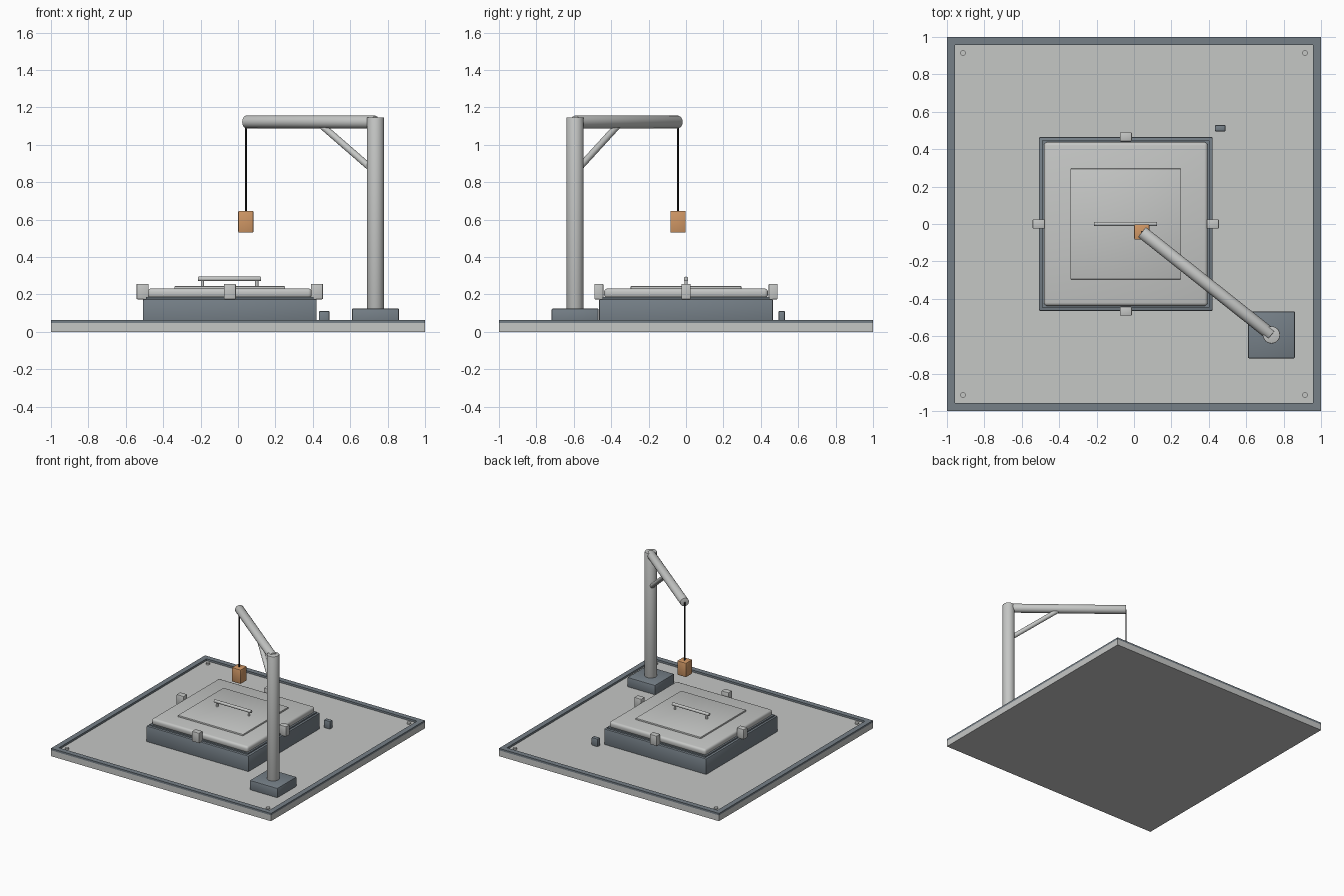
import bpy, bmesh, math
from mathutils import Vector

if "Cube" in bpy.data.objects:
    bpy.data.objects.remove(bpy.data.objects["Cube"])


def material(name, rgb):
    m = bpy.data.materials.new(name)
    m.diffuse_color = (*rgb, 1)
    m.use_nodes = True
    m.node_tree.nodes["Principled BSDF"].inputs["Base Color"].default_value = m.diffuse_color
    return m


LIGHT = material("pale grey metal", (0.56, 0.57, 0.56))
DARK = material("slate grey", (0.18, 0.215, 0.245))
ORANGE = material("orange", (0.63, 0.31, 0.13))
BLACK = material("black cable", (0.015, 0.015, 0.015))


def finish(name, bm, mat):
    me = bpy.data.meshes.new(name)
    bm.to_mesh(me)
    bm.free()
    me.materials.append(mat)
    ob = bpy.data.objects.new(name, me)
    bpy.context.collection.objects.link(ob)
    bpy.ops.object.select_all(action='DESELECT')
    bpy.context.view_layer.objects.active = ob
    ob.select_set(True)
    bpy.ops.object.shade_smooth_by_angle(angle=math.radians(35))
    return ob


def box(name, x, y, z, mat, bevel=0.0, segments=2):
    """Box from (min, max) ranges, with optional rounded edges."""
    bm = bmesh.new()
    bmesh.ops.create_cube(bm, size=1)
    for v in bm.verts:
        v.co = [(r[0] + r[1]) / 2 + c * (r[1] - r[0]) for r, c in zip((x, y, z), v.co)]
    if bevel:
        bmesh.ops.bevel(bm, geom=bm.edges[:], offset=bevel, segments=segments,
                        profile=0.5, affect='EDGES')
    return finish(name, bm, mat)


def rod(name, a, b, r, mat, sides=32, bevel=0.0):
    """Cylinder between two points."""
    a, b = Vector(a), Vector(b)
    bm = bmesh.new()
    bmesh.ops.create_cone(bm, cap_ends=True, segments=sides, radius1=r, radius2=r,
                          depth=(b - a).length)
    if bevel:
        rims = [e for e in bm.edges if any(len(f.verts) > 4 for f in e.link_faces)]
        bmesh.ops.bevel(bm, geom=rims, offset=bevel, segments=2, profile=0.5, affect='EDGES')
    turn = (b - a).to_track_quat('Z', 'Y').to_matrix()
    bmesh.ops.rotate(bm, verts=bm.verts, matrix=turn)
    bmesh.ops.translate(bm, verts=bm.verts, vec=(a + b) / 2)
    return finish(name, bm, mat)


# Floor slab with a raised dark rim
FLOOR = 0.048
box("floor_slab", (-1, 1), (-1, 1), (0, FLOOR), LIGHT)
bm = bmesh.new()
rings = []
for half, z in ((1, FLOOR), (1, 0.064), (0.957, 0.064), (0.957, FLOOR)):
    rings.append([bm.verts.new((sx * half, sy * half, z))
                  for sx, sy in ((-1, -1), (1, -1), (1, 1), (-1, 1))])
for k in range(4):
    p, q = rings[k], rings[(k + 1) % 4]
    for i in range(4):
        j = (i + 1) % 4
        bm.faces.new((p[i], p[j], q[j], q[i]))
bmesh.ops.recalc_face_normals(bm, faces=bm.faces[:])
finish("floor_rim", bm, DARK)

# Corner bolts
for sx in (-1, 1):
    for sy in (-1, 1):
        rod("corner_bolt", (sx * 0.914, sy * 0.914, FLOOR - 0.01),
            (sx * 0.914, sy * 0.914, 0.06), 0.015, LIGHT, 16)

# Hatch: curb, gasket, lid, raised panel
CX = -0.044


def square(name, half, z, mat, bevel=0.0, segments=2):
    return box(name, (CX - half, CX + half), (-half, half), z, mat, bevel, segments)


square("hatch_curb", 0.465, (FLOOR - 0.01, 0.176), DARK, 0.008)
square("hatch_gasket", 0.447, (0.16, 0.186), DARK)
square("hatch_lid", 0.438, (0.18, 0.232), LIGHT, 0.018, 3)
square("lid_panel", 0.296, (0.225, 0.244), LIGHT, 0.004)

# Lid handle
rod("handle_bar", (-0.214, 0, 0.283), (0.123, 0, 0.283), 0.012, LIGHT, 20, 0.003)
for x in (-0.19, 0.1):
    rod("handle_post", (x, 0, 0.235), (x, 0, 0.283), 0.009, LIGHT, 16)

# Clamps on the four sides
for dx, dy in ((-1, 0), (1, 0), (0, -1), (0, 1)):
    x, y = CX + dx * 0.466, dy * 0.466
    box("lid_clamp", (x - 0.032, x + 0.032), (y - 0.024, y + 0.024),
        (0.174, 0.257), LIGHT, 0.004)

# Small latch block beside the hatch
box("latch_block", (0.432, 0.49), (0.494, 0.53), (FLOOR - 0.005, 0.112), DARK, 0.008)

# Crane: foot, post, arm, brace
PX, PY = 0.735, -0.593
TIP = Vector((0.042, -0.043, 1.122))
TOP = Vector((PX, PY, 1.122))
box("crane_foot", (PX - 0.126, PX + 0.126), (PY - 0.126, PY + 0.126),
    (FLOOR - 0.01, 0.125), DARK, 0.008)
rod("crane_post", (PX, PY, 0.115), (PX, PY, 1.146), 0.046, LIGHT, 32, 0.004)
rod("crane_arm", TOP, TIP, 0.034, LIGHT, 32, 0.004)
along = (TIP - TOP).normalized()
rod("crane_brace", Vector((PX, PY, 0.86)) + along * 0.01, TOP + along * 0.395, 0.018, LIGHT, 20)

# Cable and hanging weight
rod("cable", (TIP.x, TIP.y, 0.63), TIP, 0.005, BLACK, 12)
box("hanging_weight", (TIP.x - 0.041, TIP.x + 0.041), (TIP.y - 0.041, TIP.y + 0.041),
    (0.53, 0.647), ORANGE, 0.006)
